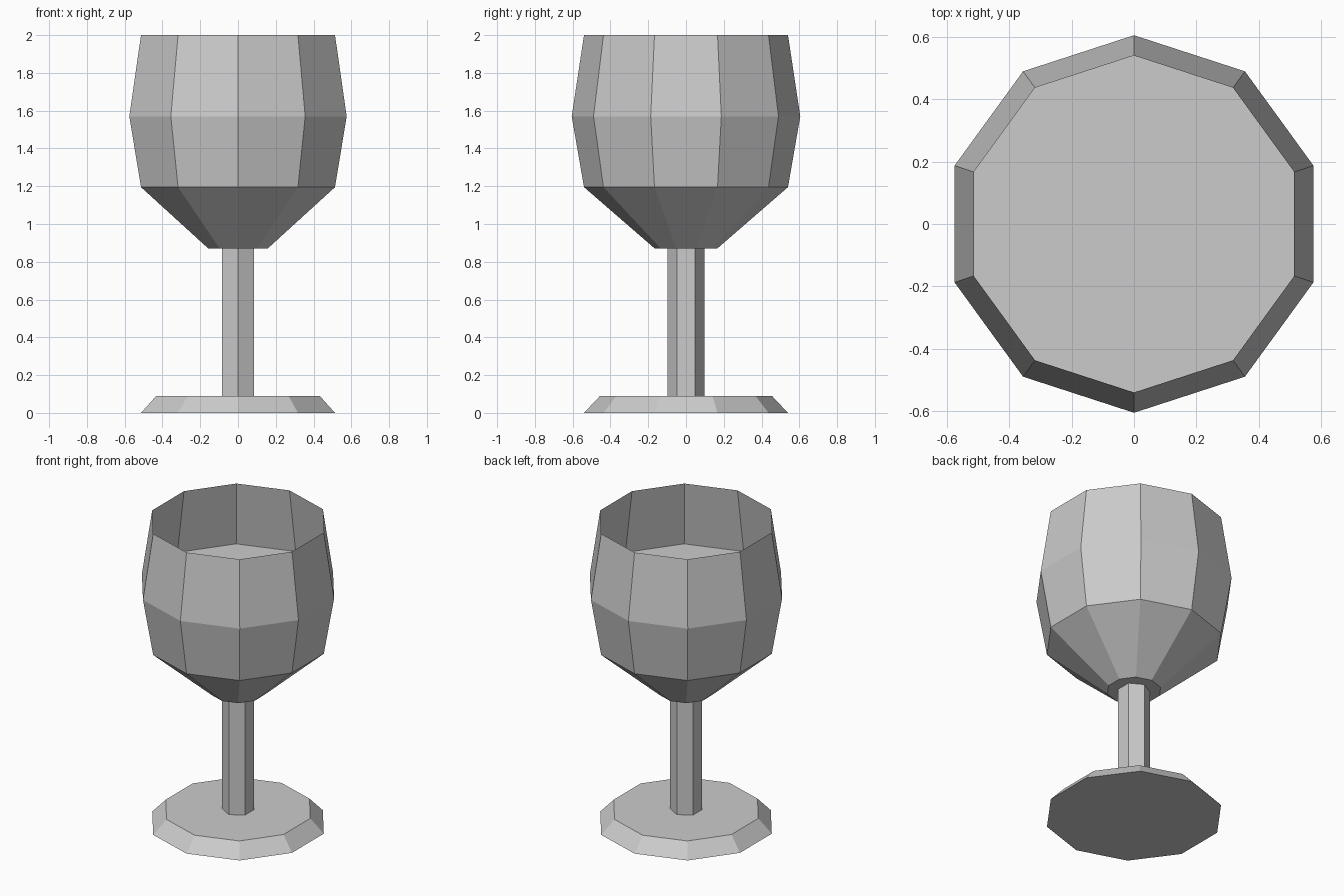
import bpy
import bmesh
from math import cos, sin, pi, tau

cube = bpy.data.objects.get("Cube")
if cube:
    bpy.data.objects.remove(cube, do_unlink=True)

# One plain grey for the whole goblet
grey = bpy.data.materials.new("plain grey")
grey.use_nodes = True
colour = (0.6, 0.6, 0.6, 1)
grey.diffuse_color = colour
grey.node_tree.nodes["Principled BSDF"].inputs["Base Color"].default_value = colour


def lathe(name, sides, profile, cap_bottom=False, cap_top=False):
    """Turn a (radius, height) profile into a flat-faced shell, one corner on -y."""
    bm = bmesh.new()
    rings = []
    for radius, z in profile:
        angles = [tau * i / sides - pi / 2 for i in range(sides)]
        rings.append([bm.verts.new((radius * cos(a), radius * sin(a), z)) for a in angles])
    for low, high in zip(rings, rings[1:]):
        for i in range(sides):
            j = (i + 1) % sides
            bm.faces.new((low[i], low[j], high[j], high[i]))
    if cap_bottom:
        bm.faces.new(rings[0][::-1])
    if cap_top:
        bm.faces.new(rings[-1])
    mesh = bpy.data.meshes.new(name)
    bm.to_mesh(mesh)
    bm.free()
    mesh.materials.append(grey)
    obj = bpy.data.objects.new(name, mesh)
    bpy.context.collection.objects.link(obj)
    return obj


# Foot, stem and thin open bowl
lathe("foot", 10, [(0.54, 0), (0.455, 0.09)], cap_bottom=True, cap_top=True)
lathe("stem", 6, [(0.097, 0.09), (0.097, 0.87)])
lathe("bowl", 10, [(0.165, 0.87), (0.54, 1.195), (0.605, 1.57), (0.54, 2)], cap_bottom=True)

# Drink surface level with the widest part of the bowl
lathe("drink_surface", 10, [(0.603, 1.57)], cap_top=True)
